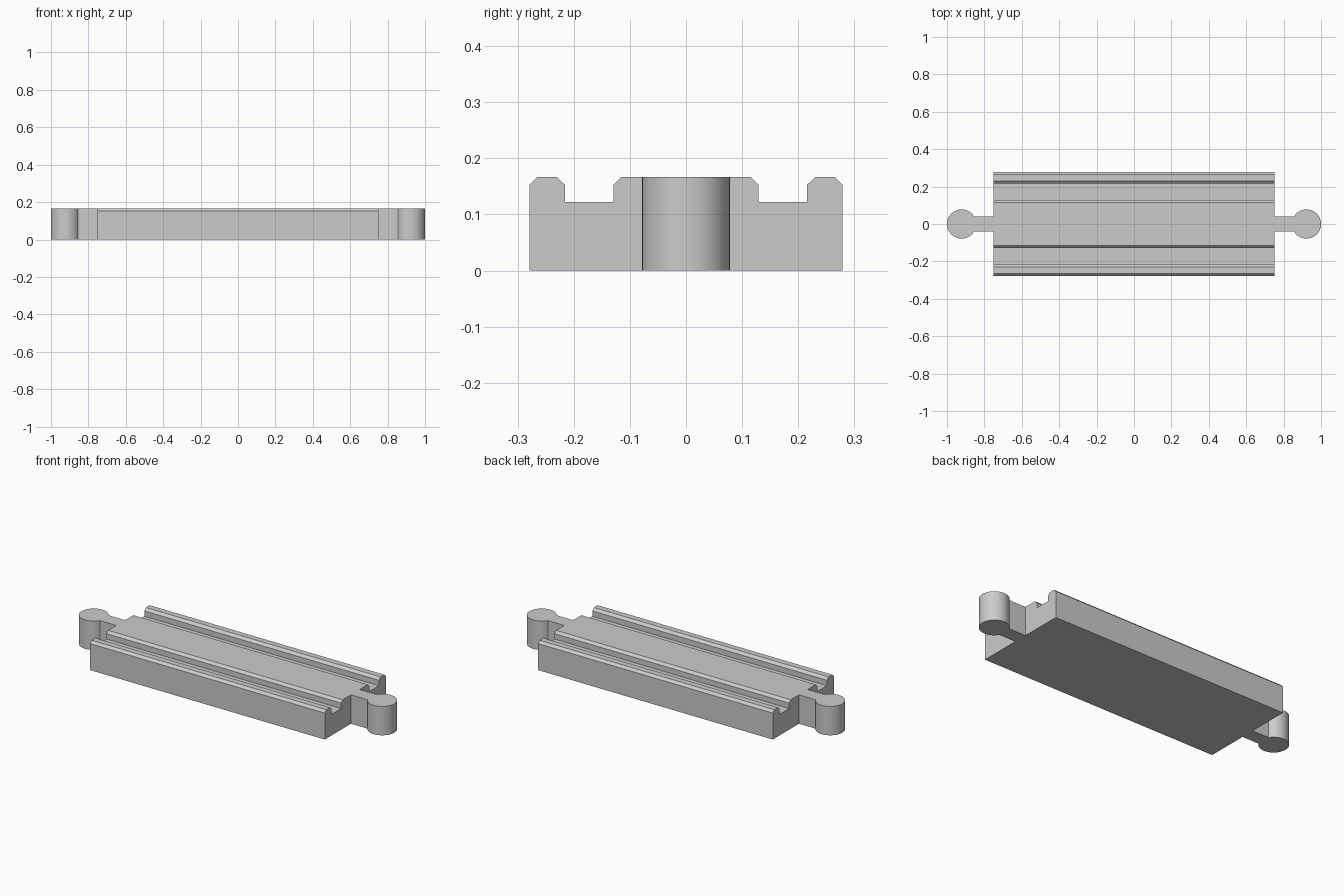
import bpy, bmesh, math
from mathutils import Vector

cube = bpy.data.objects.get("Cube")
if cube:
    bpy.data.objects.remove(cube, do_unlink=True)

HALF_LENGTH = 0.75
HEIGHT = 0.167
KNOB_RADIUS = 0.078
NECK_HALF = 0.04

grey = bpy.data.materials.new("plain grey")
grey.use_nodes = True
colour = (0.6, 0.6, 0.6, 1)
grey.diffuse_color = colour
grey.node_tree.nodes["Principled BSDF"].inputs["Base Color"].default_value = colour


def extrude_outline(name, points, offset):
    """Sweep a closed flat outline along an offset into a solid."""
    bm = bmesh.new()
    face = bm.faces.new([bm.verts.new(p) for p in points])
    result = bmesh.ops.extrude_face_region(bm, geom=[face], use_keep_orig=True)
    moved = [v for v in result["geom"] if isinstance(v, bmesh.types.BMVert)]
    bmesh.ops.translate(bm, verts=moved, vec=Vector(offset))
    bmesh.ops.recalc_face_normals(bm, faces=bm.faces)
    mesh = bpy.data.meshes.new(name)
    bm.to_mesh(mesh)
    bm.free()
    mesh.materials.append(grey)
    obj = bpy.data.objects.new(name, mesh)
    bpy.context.collection.objects.link(obj)
    return obj


# Track body: mirrored cross-section with two wheel grooves and chamfered lips
half = [(0.279, 0), (0.279, 0.153), (0.265, HEIGHT), (0.231, HEIGHT),
        (0.216, 0.153), (0.216, 0.122), (0.129, 0.122), (0.129, 0.153),
        (0.115, HEIGHT)]
section = half + [(-y, z) for y, z in reversed(half)]
extrude_outline("track_body", [(-HALF_LENGTH, y, z) for y, z in section],
                (2 * HALF_LENGTH, 0, 0))

# End connectors: a narrow neck flowing into a round knob
start = math.pi - math.asin(NECK_HALF / KNOB_RADIUS)
centre = 1 - KNOB_RADIUS
steps = 56
outline = [(HALF_LENGTH, NECK_HALF)]
for i in range(steps + 1):
    a = start - 2 * start * i / steps
    outline.append((centre + KNOB_RADIUS * math.cos(a), KNOB_RADIUS * math.sin(a)))
outline.append((HALF_LENGTH, -NECK_HALF))

for name, side in (("left_connector", 1), ("right_connector", -1)):
    obj = extrude_outline(name, [(side * x, y, 0) for x, y in outline], (0, 0, HEIGHT))
    bpy.ops.object.select_all(action="DESELECT")
    obj.select_set(True)
    bpy.context.view_layer.objects.active = obj
    bpy.ops.object.shade_smooth_by_angle(angle=math.radians(30))
